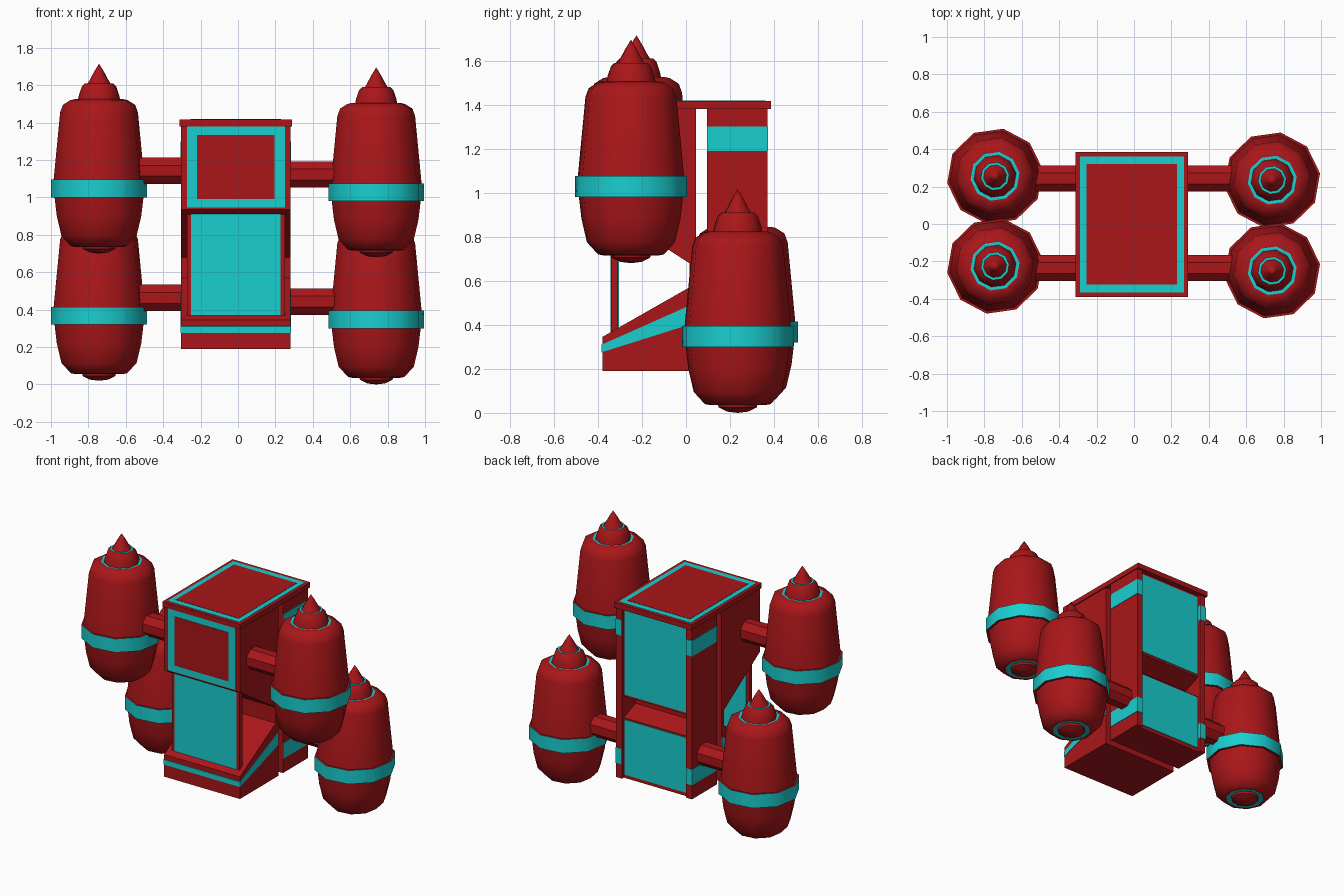
import bpy, bmesh, math

if "Cube" in bpy.data.objects:
    bpy.data.objects.remove(bpy.data.objects["Cube"])

def material(name, color):
    m = bpy.data.materials.new(name)
    m.diffuse_color = color
    m.use_nodes = True
    m.node_tree.nodes["Principled BSDF"].inputs["Base Color"].default_value = m.diffuse_color
    return m

RED = material("red", (0.40, 0.008, 0.01, 1))
CYAN = material("cyan", (0.01, 0.62, 0.63, 1))
CX, HW = -0.012, 0.293          # cabin centre and half width

def finish(name, bm, mats):
    bmesh.ops.recalc_face_normals(bm, faces=bm.faces)
    me = bpy.data.meshes.new(name)
    bm.to_mesh(me)
    bm.free()
    for m in mats:
        me.materials.append(m)
    ob = bpy.data.objects.new(name, me)
    bpy.context.collection.objects.link(ob)
    return ob

def prism(name, profile, x0, x1, mat):
    """Extrude a (y, z) side profile across x."""
    bm = bmesh.new()
    f = bm.faces.new([bm.verts.new((x0, y, z)) for y, z in profile])
    ext = bmesh.ops.extrude_face_region(bm, geom=[f])["geom"]
    for v in ext:
        if isinstance(v, bmesh.types.BMVert):
            v.co.x = x1
    return finish(name, bm, [mat])

def box(name, x0, x1, y0, y1, z0, z1, mat):
    return prism(name, [(y0, z0), (y1, z0), (y1, z1), (y0, z1)], x0, x1, mat)

def lathe(name, profile, sides, turn, loc):
    """Spin (radius, z, is_cyan) points; the flag colours the strip that follows."""
    bm = bmesh.new()
    rings = []
    for r, z, _ in profile:
        if r == 0:
            rings.append([bm.verts.new((0, 0, z))] * sides)
        else:
            a = [turn + math.tau * i / sides for i in range(sides)]
            rings.append([bm.verts.new((r * math.cos(t), r * math.sin(t), z)) for t in a])
    for k in range(len(rings) - 1):
        for i in range(sides):
            j = (i + 1) % sides
            quad = [rings[k][i], rings[k][j], rings[k + 1][j], rings[k + 1][i]]
            f = bm.faces.new(list(dict.fromkeys(quad)))
            f.material_index = profile[k][2]
    ob = finish(name, bm, [RED, CYAN])
    ob.location = loc
    bpy.ops.object.select_all(action='DESELECT')
    ob.select_set(True)
    bpy.context.view_layer.objects.active = ob
    bpy.ops.object.shade_smooth_by_angle(angle=math.radians(40))
    return ob

# Front half of the cabin: open wedge facing forward
prism("front_cabin", [(-0.38, 0.19), (0.045, 0.19), (0.045, 1.385), (-0.38, 1.385), (-0.38, 0.935),
                      (0.015, 0.68), (0.015, 0.57), (-0.38, 0.345)], CX - HW, CX + HW, RED)
# Sloping stripe around the base
prism("base_stripe", [(-0.383, 0.275), (0.044, 0.41), (0.044, 0.50), (-0.383, 0.31)],
      CX - HW - 0.003, CX + HW + 0.003, CYAN)

# Upper front panel with cyan border
box("front_panel_border", CX - 0.262, CX + 0.262, -0.384, -0.37, 0.945, 1.38, CYAN)
box("front_panel", CX - 0.208, CX + 0.208, -0.387, -0.37, 0.992, 1.333, RED)

# Window sheet standing in the open wedge
box("window_frame", CX - 0.262, CX + 0.262, -0.34, -0.308, 0.36, 0.92, RED)
box("window_sheet", CX - 0.24, CX + 0.24, -0.344, -0.304, 0.368, 0.915, CYAN)

# Back half: notched core between two side plates
prism("back_core", [(0.095, 0.19), (0.35, 0.19), (0.35, 0.61), (0.22, 0.66), (0.22, 0.71),
                    (0.35, 0.76), (0.35, 1.385), (0.095, 1.385)], CX - 0.25, CX + 0.25, RED)
box("upper_back_panel", CX - 0.24, CX + 0.24, 0.34, 0.355, 0.775, 1.365, CYAN)
box("lower_back_panel", CX - 0.24, CX + 0.24, 0.34, 0.355, 0.215, 0.60, CYAN)
for side, s in (("left", -1), ("right", 1)):
    xa, xb = CX + s * 0.248, CX + s * HW
    box(side + "_back_plate", xa, xb, 0.095, 0.37, 0.19, 1.385, RED)
    for level, z in (("lower", 0.29), ("upper", 1.19)):
        box(f"{side}_{level}_back_stripe", xa, xb + s * 0.003, 0.096, 0.373, z, z + 0.11, CYAN)

# Roof slab with cyan border
box("roof", CX - 0.3, CX + 0.3, -0.39, 0.386, 1.38, 1.416, RED)
box("roof_border", CX - 0.278, CX + 0.278, -0.366, 0.362, 1.40, 1.418, CYAN)
box("roof_panel", CX - 0.243, CX + 0.243, -0.324, 0.32, 1.40, 1.42, RED)

# Pod profile from bottom dome to pointed tip
POD = [(0, 0.0, 0), (0.05, 0.006, 0), (0.088, 0.025, 0), (0.092, 0.04, 1), (0.125, 0.035, 0),
       (0.152, 0.04, 0), (0.203, 0.095, 0), (0.228, 0.20, 0), (0.24, 0.30, 0),
       (0.258, 0.30, 1), (0.258, 0.395, 0), (0.245, 0.395, 0), (0.21, 0.755, 0),
       (0.195, 0.795, 0), (0.155, 0.82, 0), (0.132, 0.825, 1), (0.114, 0.822, 0),
       (0.108, 0.85, 0), (0.092, 0.895, 0), (0.076, 0.91, 1), (0.062, 0.91, 0),
       (0.052, 0.925, 0), (0.025, 0.975, 0), (0, 1.015, 0)]
PODS = [("left_front", -0.743, -0.225, 0.70), ("left_back", -0.743, 0.255, 0.02),
        ("right_front", 0.739, -0.25, 0.68), ("right_back", 0.739, 0.235, 0.0)]
for name, x, y, z in PODS:
    lathe(name + "_pod", POD, 10, math.radians(8), (x, y, z))
    # Arm joining the pod to the cabin
    s = math.copysign(1, x)
    arm = lathe(name + "_arm", [(0, 0, 0), (0.076, 0, 0), (0.076, 0.45, 0), (0, 0.45, 0)],
                8, math.radians(22.5), (s * 0.2, -0.235 if y < 0 else 0.243, z + 0.443))
    arm.rotation_euler = (0, s * math.pi / 2, 0)
